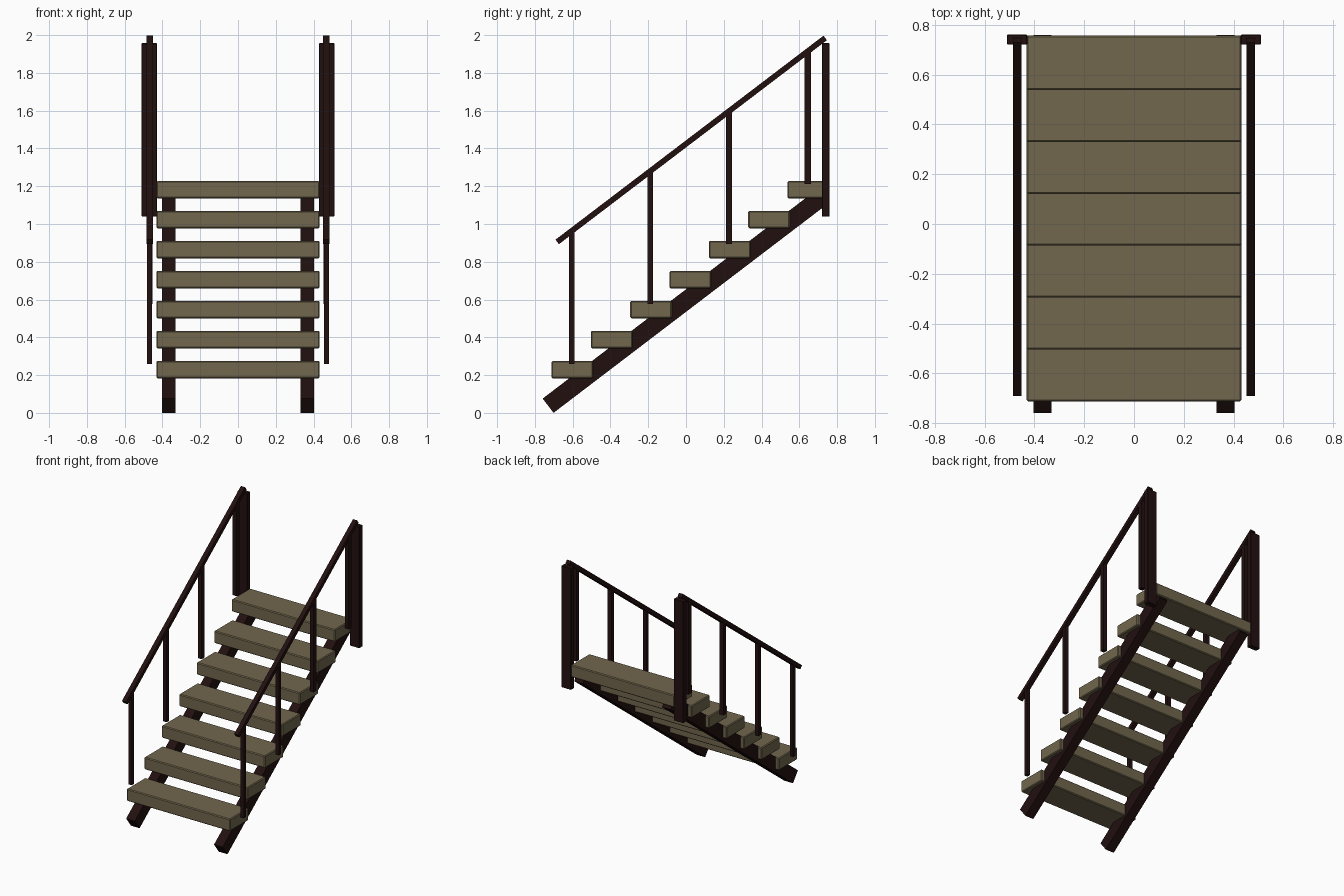
import bpy
import math
from mathutils import Vector

cube = bpy.data.objects.get("Cube")
if cube:
    bpy.data.objects.remove(cube, do_unlink=True)


def make_material(name, color):
    mat = bpy.data.materials.new(name)
    mat.use_nodes = True
    mat.diffuse_color = color
    mat.node_tree.nodes["Principled BSDF"].inputs["Base Color"].default_value = color
    return mat


tan_wood = make_material("tan wood", (0.165, 0.135, 0.075, 1))
dark_wood = make_material("dark wood", (0.016, 0.005, 0.005, 1))


def box(name, center, size, mat, tilt=0.0, bevel=0.0):
    """Box of the given size, tilted about the x axis."""
    bpy.ops.mesh.primitive_cube_add(size=1, location=center)
    ob = bpy.context.object
    ob.name = name
    ob.scale = size
    bpy.ops.object.transform_apply(location=False, rotation=False, scale=True)
    ob.rotation_euler.x = tilt
    ob.data.materials.append(mat)
    if bevel:
        mod = ob.modifiers.new("soft edges", "BEVEL")
        mod.width = bevel
        mod.segments = 1
    return ob


def beam(name, x, start, end, width, height, bevel=0.0):
    """Sloped beam between two (y, z) points on its centre line."""
    a, b = Vector((x, *start)), Vector((x, *end))
    d = b - a
    return box(name, (a + b) / 2, (width, d.length, height), dark_wood,
               math.atan2(d.z, d.y), bevel)


# Treads
RUN, RISE = 0.2083, 0.1588
for i in range(7):
    box(f"tread_{i + 1}", (0, -0.602 + i * RUN, 0.229 + i * RISE),
        (0.864, 0.22, 0.092), tan_wood, bevel=0.006)

# Handrail centre line
RAIL_START, RAIL_END = Vector((-0.682, 0.905)), Vector((0.737, 1.985))
RAIL_SLOPE = (RAIL_END.y - RAIL_START.y) / (RAIL_END.x - RAIL_START.x)

for side, s in (("left", 1), ("right", -1)):
    # Stringer under the treads
    beam(f"{side}_stringer", s * 0.367, (-0.73, 0.038), (0.73, 1.151), 0.072, 0.095)
    # Back post
    box(f"{side}_post", (s * 0.469, 0.74, 1.498), (0.082, 0.04, 0.918),
        dark_wood, bevel=0.003)
    # Handrail
    beam(f"{side}_handrail", s * 0.468, RAIL_START, RAIL_END, 0.034, 0.03)
    # Balusters on every second tread, slightly thicker towards the top
    for k in range(4):
        y = -0.605 + k * 0.4167
        bottom = 0.26 + k * 0.317
        top = RAIL_START.y + (y - RAIL_START.x) * RAIL_SLOPE
        w = 0.027 + k * 0.002
        box(f"{side}_baluster_{k + 1}", (s * 0.468, y, (bottom + top) / 2),
            (w, w, top - bottom), dark_wood)
